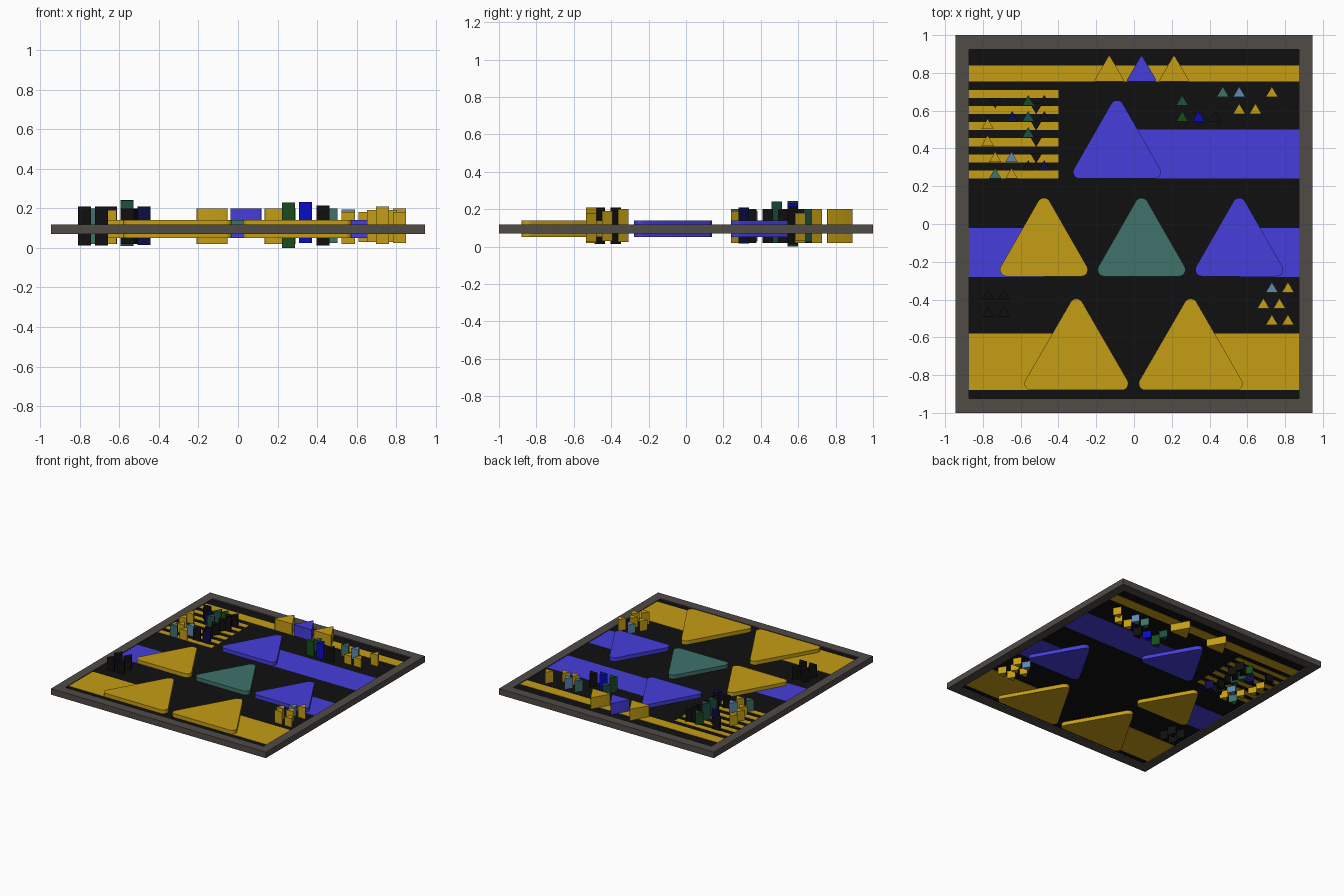
import bpy, bmesh, math

if "Cube" in bpy.data.objects:
    bpy.data.objects.remove(bpy.data.objects["Cube"])

COLORS = {
    "gold": (0.56, 0.34, 0.007), "violet": (0.061, 0.048, 0.716),
    "teal": (0.05, 0.17, 0.145), "black": (0.005, 0.005, 0.005),
    "green": (0.01, 0.07, 0.012), "pine": (0.014, 0.08, 0.055),
    "blue": (0.003, 0.003, 0.58), "navy": (0.004, 0.004, 0.06),
    "steel": (0.114, 0.254, 0.43), "frame": (0.08, 0.069, 0.061),
}
MATS = {}
for key, rgb in COLORS.items():
    MATS[key] = bpy.data.materials.new(key)
    MATS[key].diffuse_color = (*rgb, 1)


def finish(bm, name, color):
    bmesh.ops.recalc_face_normals(bm, faces=bm.faces[:])
    me = bpy.data.meshes.new(name)
    bm.to_mesh(me)
    bm.free()
    me.materials.append(MATS[color])
    ob = bpy.data.objects.new(name, me)
    bpy.context.collection.objects.link(ob)
    return ob


def prism(name, pts, z0, z1, color):
    bm = bmesh.new()
    face = bm.faces.new([bm.verts.new((x, y, z0)) for x, y in pts])
    ext = bmesh.ops.extrude_face_region(bm, geom=[face])["geom"]
    for v in ext:
        if isinstance(v, bmesh.types.BMVert):
            v.co.z = z1
    return finish(bm, name, color)


def slab(name, x0, x1, y0, y1, color, z0=0.078, z1=0.112):
    return prism(name, [(x0, y0), (x1, y0), (x1, y1), (x0, y1)], z0, z1, color)


def rounded_triangle(name, cx, y0, w, h, color, z0=0.05, z1=0.14, r=0.035):
    corners = [(cx - w / 2 + r, y0 + r, 150), (cx + w / 2 - r, y0 + r, 270),
               (cx, y0 + h - r, 30)]
    pts = []
    for x, y, start in corners:
        for i in range(9):
            a = math.radians(start + 15 * i)
            pts.append((x + r * math.cos(a), y + r * math.sin(a)))
    ob = prism(name, pts, z0, z1, color)
    ob.data.shade_smooth()
    ob.data.set_sharp_from_angle(angle=math.radians(35))


def peg(name, x, y, color, z0=0.02, z1=0.2, w=0.066, h=0.056, flip=1):
    prism(name, [(x - w / 2, y - flip * h / 2), (x + w / 2, y - flip * h / 2),
                 (x, y + flip * h / 2)], z0, z1, color)


# frame ring
bm = bmesh.new()
loops = []
for x, y, z in ((0.945, 1, 0.07), (0.945, 1, 0.118), (0.873, 0.925, 0.118), (0.873, 0.925, 0.07)):
    loops.append([bm.verts.new((sx * x, sy * y, z))
                  for sx, sy in ((-1, -1), (1, -1), (1, 1), (-1, 1))])
for a, b in zip(loops, loops[1:] + loops[:1]):
    for i in range(4):
        j = (i + 1) % 4
        bm.faces.new((a[i], a[j], b[j], b[i]))
finish(bm, "frame", "frame")

# backing panel and inlaid colour bands
slab("panel", -0.873, 0.873, -0.925, 0.925, "black", 0.08, 0.11)
slab("top_band", -0.873, 0.873, 0.755, 0.84, "gold")
slab("upper_band", -0.09, 0.873, 0.24, 0.50, "violet")
slab("middle_band_left", -0.873, -0.48, -0.28, -0.02, "violet")
slab("middle_band_right", 0.56, 0.873, -0.28, -0.02, "violet")
slab("lower_band_left", -0.873, -0.305, -0.88, -0.58, "gold")
slab("lower_band_right", 0.30, 0.873, -0.88, -0.58, "gold")
for i in range(6):
    y = 0.24 + i * 0.0855
    slab(f"stripe_{i}", -0.873, -0.40, y, y + 0.043, "gold")

# large rounded triangles
rounded_triangle("upper_triangle", -0.09, 0.24, 0.465, 0.415, "violet")
rounded_triangle("middle_triangle_left", -0.477, -0.277, 0.465, 0.415, "gold")
rounded_triangle("middle_triangle_centre", 0.04, -0.277, 0.465, 0.415, "teal", z0=0.085)
rounded_triangle("middle_triangle_right", 0.557, -0.277, 0.465, 0.415, "violet")
for side, x in (("left", -0.305), ("right", 0.30)):
    rounded_triangle(f"lower_triangle_{side}", x, -0.88, 0.55, 0.485, "gold")

# top row triangles
for i, (x, c, z0) in enumerate(((-0.131, "gold", 0.02), (0.04, "violet", 0.085), (0.212, "gold", 0.02))):
    rounded_triangle(f"top_triangle_{i}", x, 0.755, 0.155, 0.135, c, z0, 0.2, r=0.006)

# small pegs: x, y, colour, bottom, top
groups = {
    "right_peg": [
        (0.47, 0.70, "teal", 0.025, 0.2), (0.557, 0.70, "steel", 0.025, 0.195),
        (0.73, 0.70, "gold", 0.02, 0.2), (0.557, 0.61, "gold", 0.02, 0.18),
        (0.643, 0.61, "gold", 0.03, 0.18), (0.255, 0.655, "pine", 0.025, 0.2),
        (0.255, 0.57, "green", 0.0, 0.23), (0.342, 0.57, "blue", 0.025, 0.232),
        (0.43, 0.57, "black", 0.012, 0.215)],
    "corner_peg": [
        (0.73, -0.335, "steel", 0.03, 0.18), (0.815, -0.335, "gold", 0.025, 0.2),
        (0.685, -0.42, "gold", 0.03, 0.19), (0.77, -0.42, "gold", 0.03, 0.19),
        (0.73, -0.507, "gold", 0.02, 0.21), (0.815, -0.507, "gold", 0.025, 0.18)],
    "dark_peg": [(x, y, "black", 0.013, 0.21)
                 for x in (-0.775, -0.69) for y in (-0.375, -0.462)],
    "stripe_peg": [
        (-0.56, 0.655, "green", 0.02, 0.2), (-0.56, 0.57, "pine", 0.01, 0.243),
        (-0.56, 0.485, "pine", 0.02, 0.24), (-0.645, 0.57, "navy", 0.02, 0.21),
        (-0.475, 0.655, "black", 0.02, 0.2), (-0.475, 0.57, "black", 0.02, 0.2),
        (-0.475, 0.31, "navy", 0.015, 0.21), (-0.56, 0.31, "black", 0.02, 0.2),
        (-0.775, 0.53, "gold", 0.03, 0.19), (-0.775, 0.442, "gold", 0.03, 0.19),
        (-0.735, 0.355, "gold", 0.03, 0.18), (-0.648, 0.355, "steel", 0.03, 0.19),
        (-0.735, 0.268, "teal", 0.02, 0.2), (-0.648, 0.268, "gold", 0.02, 0.19)],
}
for name, items in groups.items():
    for i, (x, y, c, z0, z1) in enumerate(items):
        peg(f"{name}_{i}", x, y, c, z0, z1)

# downward pointing dark pegs among the stripes
for i, (x, y) in enumerate([(-0.735, 0.64)] + [(-0.518, 0.61 - 0.087 * k) for k in range(4)]):
    peg(f"inverted_peg_{i}", x, y, "black", 0.02, 0.2, flip=-1)

for m in bpy.data.materials:
    if m.users and not m.is_grease_pencil:
        m.use_nodes = True
        m.node_tree.nodes["Principled BSDF"].inputs["Base Color"].default_value = m.diffuse_color
